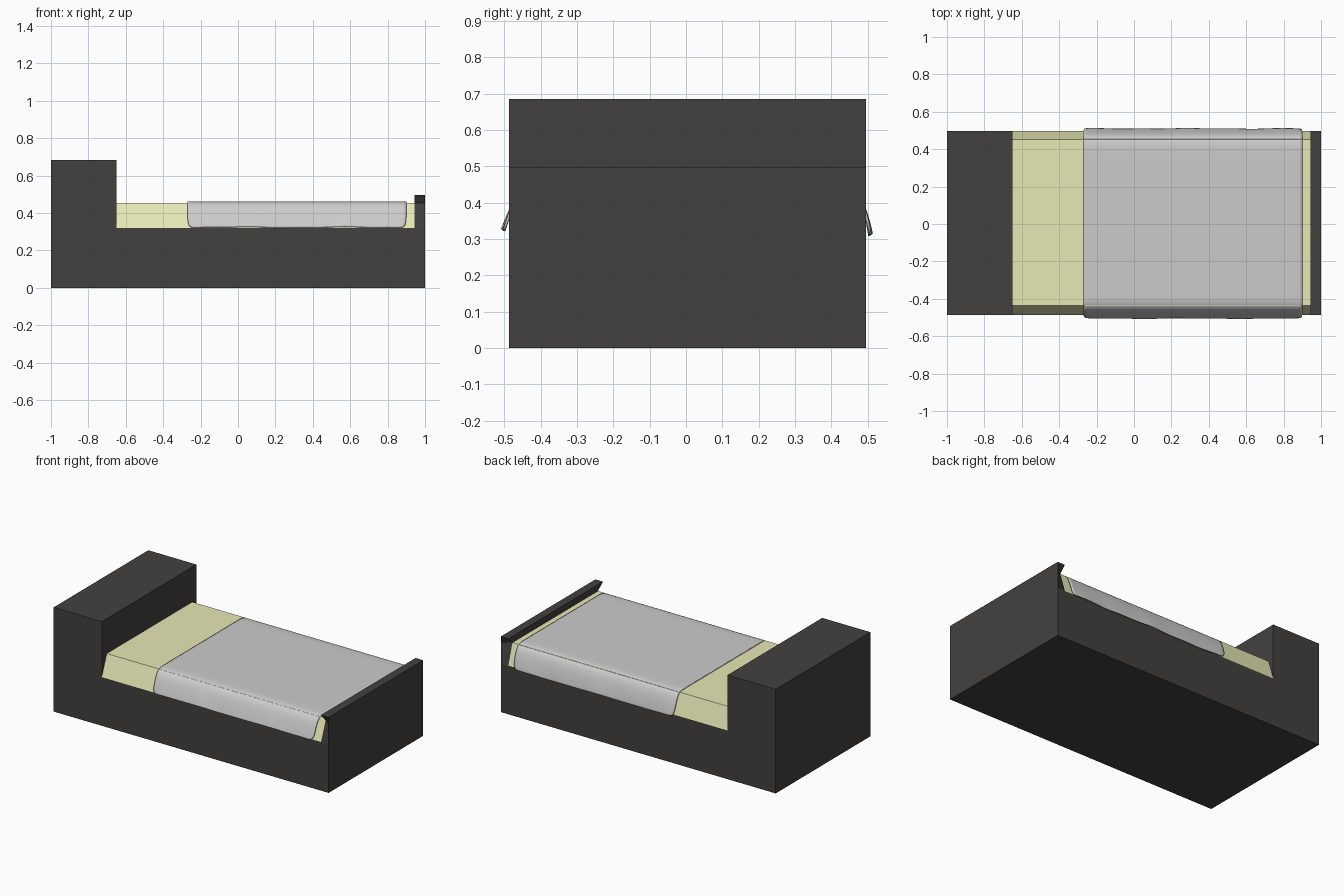
import bpy, bmesh, math

if "Cube" in bpy.data.objects:
    bpy.data.objects.remove(bpy.data.objects["Cube"])

YF, YB = -0.487, 0.496        # frame front / back
MF, MB = -0.435, 0.453        # mattress top front / back edge


def material(name, rgb):
    m = bpy.data.materials.new(name)
    m.diffuse_color = (*rgb, 1)
    m.use_nodes = True
    m.node_tree.nodes["Principled BSDF"].inputs["Base Color"].default_value = m.diffuse_color
    return m


def finish(bm, name, mat=None):
    bmesh.ops.recalc_face_normals(bm, faces=bm.faces)
    me = bpy.data.meshes.new(name)
    bm.to_mesh(me)
    bm.free()
    ob = bpy.data.objects.new(name, me)
    bpy.context.collection.objects.link(ob)
    if mat:
        me.materials.append(mat)
    return ob


def prism(profile, sides, name, mat):
    """profile: (x, z, front y, back y); sides: index lists capping both ends"""
    bm = bmesh.new()
    f = [bm.verts.new((x, yf, z)) for x, z, yf, yb in profile]
    b = [bm.verts.new((x, yb, z)) for x, z, yf, yb in profile]
    n = len(profile)
    for i in range(n):
        j = (i + 1) % n
        bm.faces.new((f[i], f[j], b[j], b[i]))
    for s in sides:
        bm.faces.new([f[i] for i in s])
        bm.faces.new([b[i] for i in reversed(s)])
    return finish(bm, name, mat)


dark = material("dark_frame", (0.055, 0.053, 0.05))
olive = material("olive_mattress", (0.8, 0.81, 0.46))

# Frame with head block and thin footboard, whose inner edge is pinched at mattress height
pts = [(-1, 0), (1, 0), (1, .32), (1, .455), (1, .497), (.945, .497),
       (.945, .455), (.945, .32), (-.65, .32), (-.65, .685), (-1, .685)]
prof = [(x, z, YF, YB) for x, z in pts]
prof[6] = (.945, .455, MF, MB)
prism(prof, [(0, 1, 2, 7, 8, 9, 10), (2, 3, 6, 7), (3, 4, 5, 6)], "bed_frame", dark)

# Mattress with sloping long sides
prism([(-.65, .32, YF, YB), (.945, .32, YF, YB), (.945, .455, MF, MB), (-.65, .455, MF, MB)],
      [(0, 1, 2, 3)], "mattress", olive)

# Blanket draped over both sides, with a slightly wavy hem
front = [(-.506, .325), (-.502, .338), (-.492, .365), (-.474, .41), (-.456, .443),
         (-.432, .459), (-.395, .463), (-.35, .463)]
back = [(.37, .463), (.41, .463), (.45, .459), (.470, .443), (.486, .41),
        (.500, .365), (.508, .33), (.511, .312)]
section = front + [(-.1, .463), (.12, .463)] + back
X0, X1, COLS = -.27, .9, 36
bm = bmesh.new()
rows = []
for k, (y, z) in enumerate(section):
    edge = min(k, len(section) - 1 - k)
    inset = (.016, .004)[edge] if edge < 2 else 0     # rounded hem corners
    drop = max(0, .43 - z) / .12
    row = []
    for i in range(COLS + 1):
        t = i / COLS
        x = X0 + inset + (X1 - X0 - 2 * inset) * t
        w = math.sin(13 * t + y * 3) * .6 + math.sin(29 * t + y) * .4
        row.append(bm.verts.new((x, y + math.copysign(.004 * w * drop, y) * w, z + .003 * w * drop)))
    rows.append(row)
for a, b in zip(rows, rows[1:]):
    for i in range(COLS):
        bm.faces.new((a[i], a[i + 1], b[i + 1], b[i]))
blanket = finish(bm, "blanket")
if sum(p.normal.z for p in blanket.data.polygons) < 0:
    blanket.data.flip_normals()
sub = blanket.modifiers.new("smooth", 'SUBSURF')
sub.levels = sub.render_levels = 1
sol = blanket.modifiers.new("thickness", 'SOLIDIFY')
sol.thickness = .007
sol.offset = -1
blanket.select_set(True)
bpy.context.view_layer.objects.active = blanket
bpy.ops.object.shade_smooth_by_angle(angle=math.radians(40))
